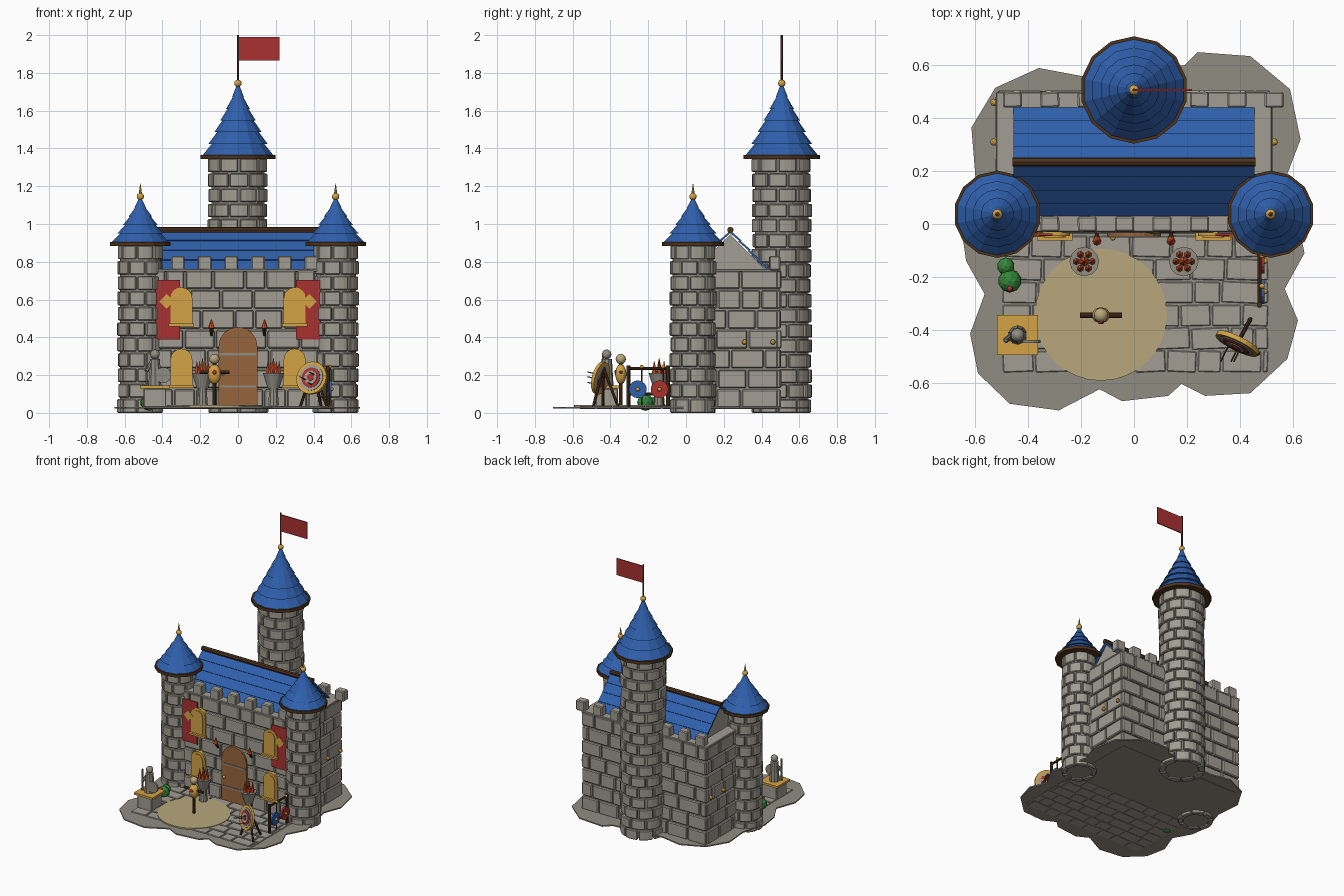
import bpy, bmesh, math, random
from math import pi, sin, cos
from mathutils import Vector, Matrix, Euler

if bpy.data.objects.get("Cube"):
    bpy.data.objects.remove(bpy.data.objects["Cube"])
random.seed(4)


def colour(name, r, g, b):
    m = bpy.data.materials.new(name)
    m.use_nodes = True
    m.diffuse_color = (r, g, b, 1)
    m.node_tree.nodes["Principled BSDF"].inputs["Base Color"].default_value = (r, g, b, 1)
    return m


STONE = colour("light_stone", .36, .34, .29)
GREY = colour("dark_stone", .28, .265, .22)
BLUE = colour("roof_blue", .028, .115, .41)
RED = colour("banner_red", .4, .03, .03)
GOLD = colour("gold", .66, .37, .06)
WOOD = colour("door_wood", .31, .13, .045)
DARK = colour("dark_wood", .075, .033, .012)
SAND = colour("sand", .48, .39, .2)
GREEN = colour("leaf_green", .035, .24, .04)
FIRE = colour("flame_orange", .72, .09, .02)


def finish(name, bm, mats, bevel=0, smooth=False):
    bmesh.ops.recalc_face_normals(bm, faces=bm.faces)
    me = bpy.data.meshes.new(name)
    bm.to_mesh(me)
    bm.free()
    ob = bpy.data.objects.new(name, me)
    bpy.context.collection.objects.link(ob)
    for m in mats if isinstance(mats, list) else [mats]:
        me.materials.append(m)
    if bevel:
        mod = ob.modifiers.new("worn_edges", 'BEVEL')
        mod.width, mod.segments = bevel, 1
    for p in me.polygons:
        p.use_smooth = smooth
    return ob


def block(bm, c, s, rot=(0, 0, 0)):
    m = Matrix.LocRotScale(Vector(c), Euler(rot), Vector(s))
    bmesh.ops.create_cube(bm, size=1, matrix=m)


def box(name, c, s, mat, rot=(0, 0, 0), bevel=0):
    bm = bmesh.new()
    block(bm, c, s, rot)
    return finish(name, bm, mat, bevel)


def rod(name, p, q, r, mat, r2=None, n=8):
    p, q = Vector(p), Vector(q)
    m = Matrix.LocRotScale((p + q) / 2, (q - p).to_track_quat('Z', 'Y'), None)
    bm = bmesh.new()
    bmesh.ops.create_cone(bm, cap_ends=True, segments=n, radius1=r,
                          radius2=r if r2 is None else r2, depth=(q - p).length, matrix=m)
    return finish(name, bm, mat)


def ball(name, c, r, mat, s=(1, 1, 1), smooth=True):
    bm = bmesh.new()
    bmesh.ops.create_icosphere(bm, subdivisions=2, radius=r,
                               matrix=Matrix.LocRotScale(Vector(c), None, Vector(s)))
    return finish(name, bm, mat, smooth=smooth)


def extrude(bm, pts, vec):
    f = bm.faces.new([bm.verts.new(p) for p in pts])
    new = bmesh.ops.extrude_face_region(bm, geom=[f])["geom"]
    bmesh.ops.translate(bm, vec=vec, verts=[v for v in new if isinstance(v, bmesh.types.BMVert)])


def prism(name, pts, vec, mat):
    bm = bmesh.new()
    extrude(bm, pts, vec)
    # the start face is removed by the extrusion, so cap it again
    bmesh.ops.holes_fill(bm, edges=[e for e in bm.edges if e.is_boundary], sides=0)
    return finish(name, bm, mat)


def arch(name, x, z, w, h, y, mat):
    r = w / 2
    pts = [(x - r, -.01, z), (x + r, -.01, z)]
    pts += [(x + r * cos(a * pi / 8), -.01, z + h - r + r * sin(a * pi / 8)) for a in range(9)]
    return prism(name, pts, (0, y + .01, 0), mat)


# Ground and courtyard
outline = [(-.36, .59), (-.525, .515), (-.615, .365), (-.6, .18), (-.655, 0), (-.635, -.14),
           (-.565, -.265), (-.62, -.415), (-.59, -.565), (-.47, -.68), (-.285, -.705), (-.13, -.625),
           (-.045, -.67), (.13, -.65), (.18, -.605), (.27, -.65), (.44, -.64), (.58, -.51),
           (.62, -.365), (.57, -.245), (.645, -.11), (.58, .19), (.63, .32), (.59, .51),
           (.44, .635), (.24, .65), (.19, .6), (-.2, .56)]
prism("ground", [(x, y, .022) for x, y in outline], (0, 0, .009), GREY)
bm = bmesh.new()
for row in range(6):
    x = -.5
    while x < .49:
        w = min(random.uniform(.09, .17), .51 - x)
        block(bm, (x + w / 2, -.085 - row * .087, .029), (w - .008, .079, .016),
              (0, 0, random.uniform(-.05, .05)))
        x += w
finish("paving", bm, STONE, .003)
rod("sand_circle", (-.125, -.343, .025), (-.125, -.343, .041), .25, SAND, n=32)

# Main walls: a plain core faced with staggered bricks
box("wall_core", (0, .235, .39), (1.01, .5, .74), GREY)
bm = bmesh.new()
for angle, start, length, off in ((0, -.52, 1.04, .018), (pi, -.52, 1.04, .487),
                                  (pi / 2, -.02, .51, .505), (-pi / 2, -.49, .51, .505)):
    for row in range(7):
        u = start
        while u < start + length - .01:
            w = random.uniform(.1, .18) * (.55 if u == start and row % 2 else 1)
            rest = start + length - u
            w = rest if rest - w < .05 else w
            d = .03 + random.uniform(-.004, .007)
            m = Matrix.Rotation(angle, 4, 'Z') @ Matrix.Translation(
                (u + w / 2, -off, .075 + row * .105)) @ Matrix.Diagonal((w - .009, d, .096, 1))
            bmesh.ops.create_cube(bm, size=1, matrix=m)
            u += w
finish("wall_bricks", bm, STONE, .006)
box("wall_cap", (0, .235, .755), (1.045, .53, .016), STONE, bevel=.004)
bm = bmesh.new()
for i in range(8):
    x = -.46 + i * .1415
    for y in (0, .47):
        if y or 0 < i < 7:
            block(bm, (x, y, .793), (.072, .058, .076), (0, 0, random.uniform(-.03, .03)))
finish("battlements", bm, STONE, .006)

# Pitched hall roof with stepped rows of tiles
prism("gable_ends", [(-.44, .035, .755), (-.44, .425, .755), (-.44, .235, .945)], (.88, 0, 0), STONE)
bm = bmesh.new()
slope = math.atan2(.205, .2)
for side in (-1, 1):
    for i in range(4):
        t = (i + .5) / 4
        block(bm, (0, .235 + side * .2 * t, .962 - .205 * t), (.91, .079, .01),
              (-side * (slope - .08), 0, 0))
finish("hall_roof_tiles", bm, BLUE)
rod("ridge_beam", (-.46, .235, .968), (.46, .235, .968), .017, DARK)


def tower(name, cx, cy, r, top, n, courses, roof_r, tip, tiers):
    # Stone courses
    rod(name + "_core", (cx, cy, .01), (cx, cy, top), r * .9, GREY, n=16)
    bm = bmesh.new()
    h = top / courses
    for k in range(courses):
        for j in range(n):
            a0 = (j + .5 * (k % 2) + .3) * 2 * pi / n
            half = pi / n - .035
            ro = r * random.uniform(.97, 1.03)
            ring = [(ro, a0 + half * s) for s in (-1, -.35, .35, 1)]
            ring += [(r * .75, a0 + half), (r * .75, a0 - half)]
            extrude(bm, [(cx + q * cos(a), cy + q * sin(a), k * h) for q, a in ring], (0, 0, h - .009))
    bmesh.ops.holes_fill(bm, edges=[e for e in bm.edges if e.is_boundary], sides=0)
    finish(name + "_bricks", bm, STONE, .005)
    # Tiered cone roof, rim and finial
    rod(name + "_roof_rim", (cx, cy, top - .012), (cx, cy, top + .01), roof_r, DARK, n=14)
    step = (tip - top) / tiers
    for i in range(tiers):
        rod(name + "_roof_tier", (cx, cy, top + .008 + i * step), (cx, cy, top + (i + 1) * step + .008),
            roof_r * .95 * (1 - i / tiers), BLUE, max(.008, roof_r * .84 * (1 - (i + 1) / tiers)), 14)
    ball(name + "_finial", (cx, cy, tip + .02), .02, GOLD)


for side, x in (("left", .517), ("right", -.517)):
    tower(side + "_tower", x, .037, .12, .895, 8, 11, .165, 1.125, 5)
    rod(side + "_tower_spike", (x, .037, 1.15), (x, .037, 1.215), .01, GOLD, .001)
tower("keep", 0, .507, .157, 1.355, 9, 17, .203, 1.725, 6)
rod("flag_pole", (0, .507, 1.74), (0, .507, 2), .006, DARK)
box("flag", (.112, .507, 1.927), (.216, .008, .125), RED)

# Door with iron straps
arch("door", 0, .03, .205, .425, -.048, WOOD)
for z in (.14, .31):
    box("door_strap", (0, -.049, z), (.19, .006, .012), GREY)
ball("door_handle", (-.08, -.052, .21), .011, GOLD)

# Windows, banners, torches and side ornaments
for s in (-1, 1):
    box("banner", (s * .372, -.04, .547), (.128, .008, .315), RED)
    box("banner_emblem", (s * .378, -.044, .59), (.055, .009, .055), GOLD, (0, pi / 4, 0))
    for z in (.14, .465):
        arch("window_frame", s * .3, z, .116, .2, -.046, GOLD)
        arch("window_pane", s * .3, z + .016, .08, .165, -.051, GOLD)
        box("window_sill", (s * .3, -.048, z), (.135, .03, .014), GOLD)
    rod("torch", (s * .14, -.035, .41), (s * .14, -.065, .455), .007, DARK, .013)
    rod("torch_flame", (s * .14, -.065, .45), (s * .14, -.065, .495), .017, FIRE, .002)
    for y in (.31, .46):
        ball("wall_ornament", (s * .53, y, .375), .014, GOLD, smooth=False)
    # Braziers
    x, y = s * .188, -.142
    rod("brazier_bowl", (x, y, .13), (x, y, .21), .03, GREY, .056, 12)
    rod("brazier_stem", (x, y, .04), (x, y, .14), .03, GREY, .022, 10)
    for k in range(6):
        a = k * pi / 3
        fx, fy = x + .03 * cos(a), y + .03 * sin(a)
        rod("brazier_flame", (fx, fy, .2), (fx, fy, .275), .015, FIRE, .001, 6)
    rod("brazier_flame", (x, y, .2), (x, y, .29), .02, FIRE, .001, 6)

# Training dummy
dx, dy = -.125, -.345
rod("dummy_post", (dx, dy, .03), (dx, dy, .27), .01, DARK)
rod("dummy_arms", (dx - .08, dy, .215), (dx + .08, dy, .215), .01, DARK)
ball("dummy_body", (dx, dy, .205), .055, GOLD, (.65, .55, 1))
ball("dummy_head", (dx, dy, .285), .028, SAND)
ball("dummy_heart", (dx, dy - .028, .215), .012, RED, (1, .5, 1))

# Archery target on a stand
c, nrm = Vector((.39, -.455, .185)), Vector((-.43, -.87, .22)).normalized()
for i, (r, m) in enumerate(((.088, GOLD), (.07, STONE), (.054, RED), (.037, STONE), (.019, RED))):
    rod("target_ring", c - nrm * .012, c + nrm * (.006 + .003 * i), r, m, n=20)
for foot in ((.33, -.44, .035), (.47, -.49, .035), (.44, -.36, .035)):
    top = (c + nrm * -.02) + Vector((0, 0, .06))
    rod("target_leg", top, foot, .008, DARK)
for ox, oz in ((.02, .015), (-.03, -.01), (.01, -.04)):
    p = c + Vector((ox, 0, oz))
    rod("arrow", p, p + nrm * .075, .003, DARK)

# Weapon rack with two shields
for y in (-.305, -.095):
    rod("rack_post", (.475, y, .03), (.475, y, .25), .01, DARK)
for z in (.1, .235):
    rod("rack_bar", (.475, -.315, z), (.475, -.085, z), .008, DARK)
for y, m in ((-.255, BLUE), (-.14, RED)):
    rod("rack_shield", (.482, y, .125), (.494, y, .125), .047, m, n=16)
    ball("shield_boss", (.495, y, .125), .011, GOLD)
    rod("rack_spear", (.485, y + .02, .04), (.485, y + .02, .24), .004, DARK)
    ball("spear_tip", (.485, y + .02, .245), .01, GOLD)

# Statue of a guard on a plinth
sx, sy = -.44, -.42
box("plinth", (sx, sy, .08), (.12, .12, .1), STONE, bevel=.005)
box("plinth_slab", (sx, sy, .138), (.155, .15, .016), GOLD)
rod("statue_body", (sx, sy, .145), (sx, sy, .285), .036, GREY, .028, 10)
ball("statue_head", (sx, sy, .31), .026, GREY)
rod("statue_shield", (sx + .045, sy - .03, .2), (sx + .045, sy - .018, .2), .042, GREY, n=14)
rod("statue_arm", (sx - .02, sy, .265), (sx - .045, sy - .02, .22), .011, GREY)
rod("statue_sword", (sx - .045, sy - .02, .15), (sx - .045, sy - .02, .31), .006, GREY)

# Bushes with a flower
ball("bush_small", (-.485, -.16, .055), .033, GREEN, smooth=False)
ball("bush_large", (-.47, -.215, .055), .044, GREEN, smooth=False)
ball("flower", (-.47, -.245, .09), .011, RED)
